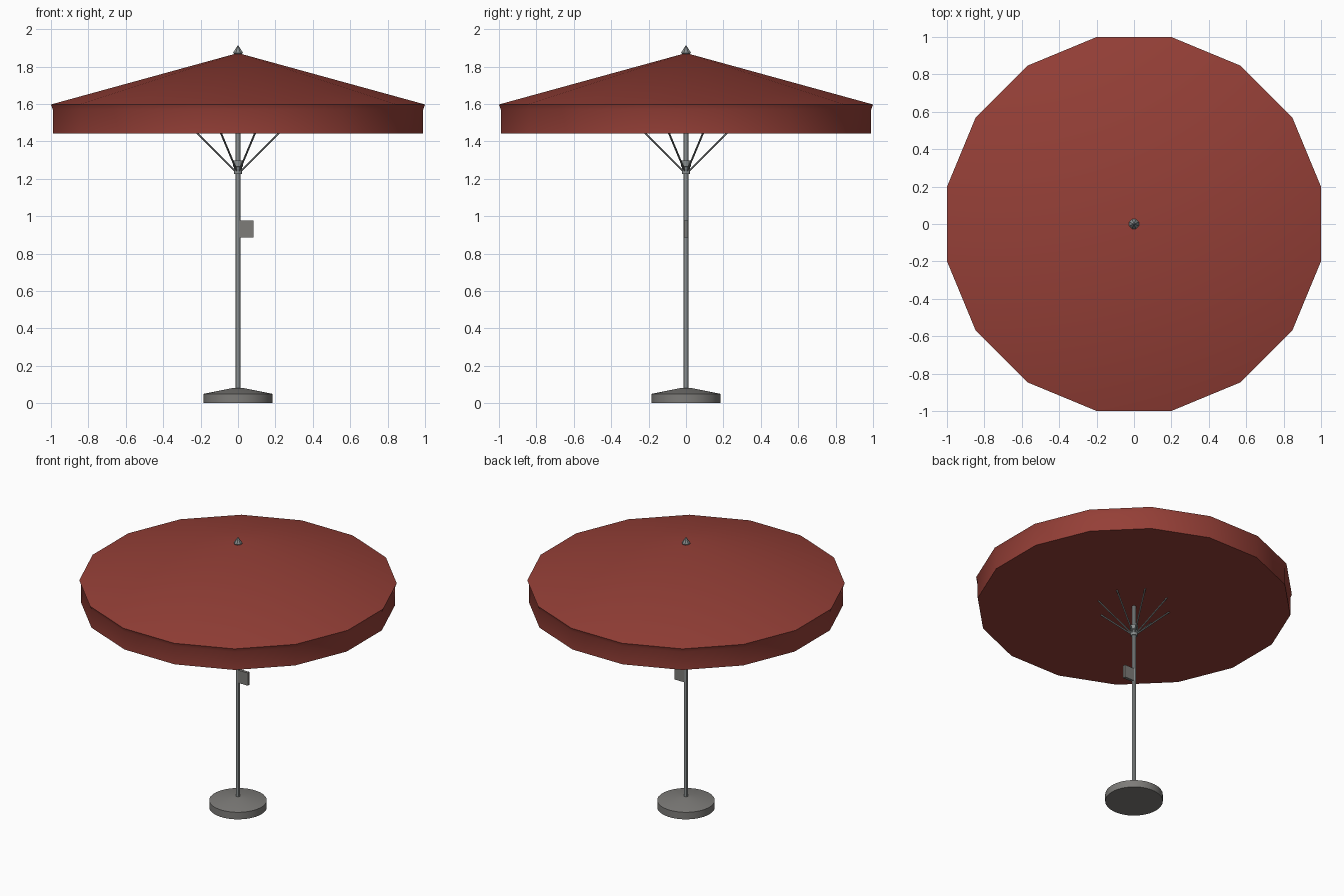
import bpy, bmesh, math
from mathutils import Vector

cube = bpy.data.objects.get("Cube")
if cube:
    bpy.data.objects.remove(cube, do_unlink=True)


def material(name, rgb):
    m = bpy.data.materials.new(name)
    m.use_nodes = True
    m.diffuse_color = (*rgb, 1)
    m.node_tree.nodes["Principled BSDF"].inputs["Base Color"].default_value = (*rgb, 1)
    return m


RED = material("red fabric", (0.30, 0.05, 0.038))
GREY = material("grey stone", (0.205, 0.2, 0.19))
METAL = material("pale metal", (0.25, 0.27, 0.27))


def finish(name, bm, mat, smooth=True):
    bmesh.ops.recalc_face_normals(bm, faces=bm.faces)
    mesh = bpy.data.meshes.new(name)
    bm.to_mesh(mesh)
    bm.free()
    mesh.materials.append(mat)
    ob = bpy.data.objects.new(name, mesh)
    bpy.context.collection.objects.link(ob)
    if smooth:
        bpy.ops.object.select_all(action="DESELECT")
        ob.select_set(True)
        bpy.context.view_layer.objects.active = ob
        bpy.ops.object.shade_smooth_by_angle(angle=math.radians(30))
    return ob


def lathe(name, profile, sides, mat):
    """Closed solid of revolution; profile is (radius, z), radius 0 makes a tip."""
    bm = bmesh.new()
    rings = []
    for r, z in profile:
        if r == 0:
            rings.append([bm.verts.new((0, 0, z))] * sides)
            continue
        angles = [(i + 0.5) * math.tau / sides for i in range(sides)]
        rings.append([bm.verts.new((r * math.cos(a), r * math.sin(a), z)) for a in angles])
    for low, high in zip(rings, rings[1:]):
        for i in range(sides):
            j = (i + 1) % sides
            corners = dict.fromkeys((low[i], low[j], high[j], high[i]))
            bm.faces.new(list(corners))
    for ring, (r, z) in ((rings[0], profile[0]), (rings[-1], profile[-1])):
        if r:
            bm.faces.new(ring)
    return finish(name, bm, mat)


# Canopy: sixteen panels, hanging valance tucked under the rim, closed below
flat = 1 / math.cos(math.pi / 16)
lathe("canopy", [(0.99 * flat, 1.443), (0.99 * flat, 1.57), (flat, 1.597), (0, 1.872)], 16, RED)

# Weighted foot, pole, sliding hub and finial
lathe("base", [(0.185, 0), (0.185, 0.05), (0.035, 0.08)], 32, GREY)
lathe("pole", [(0.0135, 0.02), (0.0135, 1.86)], 12, METAL)
lathe("hub", [(0.022, 1.225), (0.022, 1.262), (0.027, 1.266), (0.027, 1.298)], 12, METAL)
lathe("finial", [(0.014, 1.855), (0.028, 1.873), (0.026, 1.878), (0, 1.915)], 8, METAL)

# Eight struts fanning up from the hub
for k in range(8):
    a = (k + 0.5) * math.tau / 8
    out = Vector((math.cos(a), math.sin(a), 0))
    start = out * 0.02 + Vector((0, 0, 1.245))
    end = out * 0.25 + Vector((0, 0, 1.455))
    bm = bmesh.new()
    bmesh.ops.create_cone(bm, cap_ends=True, segments=6, radius1=0.005, radius2=0.005,
                          depth=(end - start).length)
    bmesh.ops.rotate(bm, verts=bm.verts, matrix=(end - start).to_track_quat("Z", "Y").to_matrix())
    bmesh.ops.translate(bm, verts=bm.verts, vec=(start + end) / 2)
    finish(f"strut_{k + 1}", bm, METAL, smooth=False)

# Crank box on the left of the pole
bm = bmesh.new()
bmesh.ops.create_cube(bm, size=1)
bmesh.ops.scale(bm, verts=bm.verts, vec=(0.075, 0.02, 0.09))
bmesh.ops.translate(bm, verts=bm.verts, vec=(0.046, 0, 0.932))
finish("crank_box", bm, GREY, smooth=False)
